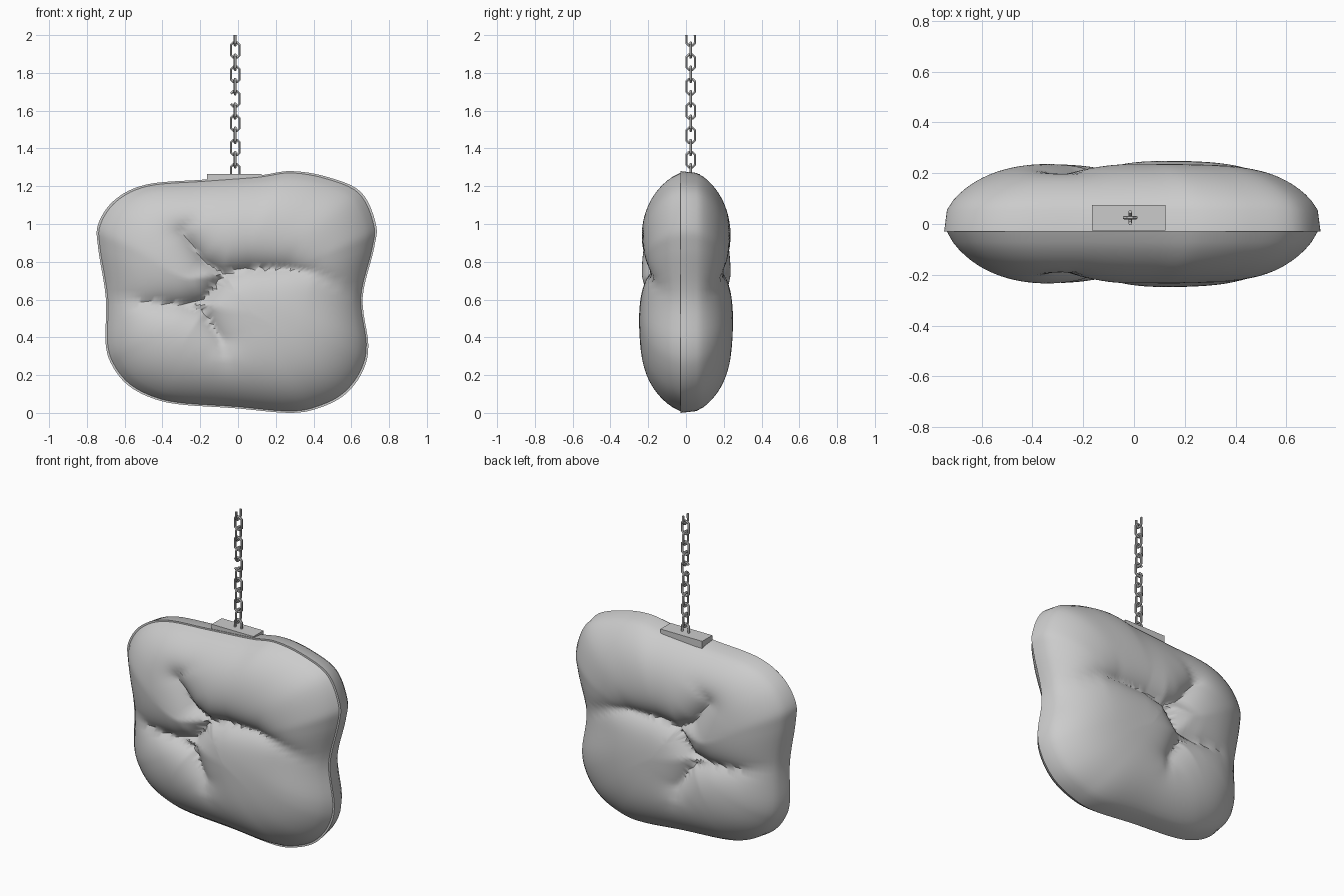
import bpy, bmesh, math
from mathutils import Vector
from mathutils.geometry import intersect_point_line

if "Cube" in bpy.data.objects:
    bpy.data.objects.remove(bpy.data.objects["Cube"])

grey = bpy.data.materials.new("stone_grey")
grey.diffuse_color = (0.6, 0.6, 0.6, 1)
grey.use_nodes = True
grey.node_tree.nodes["Principled BSDF"].inputs["Base Color"].default_value = grey.diffuse_color

def finish(name, bm, smooth=35):
    bmesh.ops.recalc_face_normals(bm, faces=bm.faces)
    me = bpy.data.meshes.new(name)
    bm.to_mesh(me)
    bm.free()
    ob = bpy.data.objects.new(name, me)
    bpy.context.collection.objects.link(ob)
    me.materials.append(grey)
    bpy.ops.object.select_all(action='DESELECT')
    ob.select_set(True)
    bpy.context.view_layer.objects.active = ob
    if smooth:
        bpy.ops.object.shade_smooth_by_angle(angle=math.radians(smooth))
    return ob

# Body outline in x, z
outline = [Vector(p) for p in (
    (.28, 1.28), (.47, 1.25), (.65, 1.17), (.73, 1.0), (.72, .87), (.66, .61),
    (.69, .36), (.66, .22), (.57, .10), (.44, .03), (.28, 0), (-.02, .025),
    (-.31, .045), (-.46, .08), (-.58, .145), (-.66, .24), (-.70, .36), (-.70, .61),
    (-.74, .87), (-.74, 1.0), (-.65, 1.13), (-.48, 1.21), (-.18, 1.235), (.11, 1.257))]

# Creases between the lobes: x, z, strength
creases = [
    [(-.23, 1.04, .12), (-.29, .955, .32), (-.18, .80, .45), (-.07, .74, .5),
     (.06, .765, .45), (.27, .765, .38), (.40, .74, .25), (.68, .61, .12)],
    [(-.07, .74, .5), (-.18, .60, .5), (-.30, .575, .45), (-.48, .585, .32), (-.72, .62, .1)],
    [(-.30, .575, .45), (-.18, .54, .45), (-.09, .39, .3), (-.07, .28, .1)]]

def pinch(p):
    best = 0
    for line in creases:
        for a, b in zip(line, line[1:]):
            q, f = intersect_point_line(p, Vector(a[:2]), Vector(b[:2]))
            f = min(max(f, 0), 1)
            q = Vector(a[:2]).lerp(Vector(b[:2]), f)
            d = (p - q).length
            best = max(best, (a[2] + (b[2] - a[2]) * f) * math.exp(-d / .075))
    return best

def smooth_loop(pts, sub):
    out, n = [], len(pts)
    for i in range(n):
        a, b, c, d = (pts[(i + k - 1) % n] for k in range(4))
        for s in range(sub):
            t = s / sub
            out.append(.5 * (2*b + (c-a)*t + (2*a-5*b+4*c-d)*t*t + (3*b-a-3*c+d)*t**3))
    return out

# Lobed body: domed front and back meeting at a rim
centre = Vector((-.02, .64))
loop = smooth_loop(outline, 6)
N, R = len(loop), 30
bm = bmesh.new()

def ring(t, side):
    verts = []
    for q in loop:
        p = centre.lerp(q, t)
        h = (1 - min(t / .985, 1) ** 4) ** .8 * (1 - pinch(p))
        y = -.03 - .222 * h if side < 0 else .055 + .197 * h
        verts.append(bm.verts.new((p.x, y, p.y)))
    return verts

rim = [bm.verts.new((q.x, -.03, q.y)) for q in loop]
for side in (-1, 1):
    prev = rim
    for k in range(R):
        cur = ring(.985 * (1 - k / R), side)
        for i in range(N):
            j = (i + 1) % N
            bm.faces.new((prev[i], prev[j], cur[j], cur[i]))
        prev = cur
    h = 1 - pinch(centre)
    mid = bm.verts.new((centre.x, -.03 - .222 * h if side < 0 else .055 + .197 * h, centre.y))
    for i in range(N):
        bm.faces.new((prev[i], prev[(i + 1) % N], mid))
finish("lobed_body", bm, 40)

# Mounting plate
bm = bmesh.new()
bmesh.ops.create_cube(bm, size=1)
for v in bm.verts:
    v.co = (-.02 + v.co.x * .29, .025 + v.co.y * .10, 1.2425 + v.co.z * .045)
finish("mounting_plate", bm, 0)

# Chain of alternating links
HW, HH, CH = .0225, .040, .013

def link(name, pts, z, turned, closed=True):
    cu = bpy.data.curves.new(name, 'CURVE')
    cu.dimensions = '3D'
    cu.bevel_depth, cu.bevel_resolution, cu.use_fill_caps = .0075, 1, True
    sp = cu.splines.new('POLY')
    sp.points.add(len(pts) - 1)
    sp.use_cyclic_u = closed
    for pt, (u, w) in zip(sp.points, pts):
        pt.co = (-.015 + (0 if turned else u), .025 + (u if turned else 0), z + w, 1)
    ob = bpy.data.objects.new(name, cu)
    bpy.context.collection.objects.link(ob)
    cu.materials.append(grey)
    bpy.ops.object.select_all(action='DESELECT')
    ob.select_set(True)
    bpy.context.view_layer.objects.active = ob
    bpy.ops.object.convert(target='MESH')
    bpy.ops.object.shade_smooth_by_angle(angle=math.radians(35))

a, b = HW - CH, HH - CH
full = [(-HW, b), (-a, HH), (a, HH), (HW, b), (HW, -b), (a, -HH), (-a, -HH), (-HW, -b)]
for k in range(12):
    z = 1.276 + .0645 * k
    if k == 6:      # broken link, open on one side
        link("broken_link", full, z, False, False)
    elif k == 11:   # half link at the top
        top = 2.0 - z
        link("half_link", [(-HW, top), (-HW, -b), (-a, -HH), (a, -HH), (HW, -b), (HW, top)],
             z, True, False)
    else:
        link("chain_link_%d" % k, full, z, k % 2 == 1)
